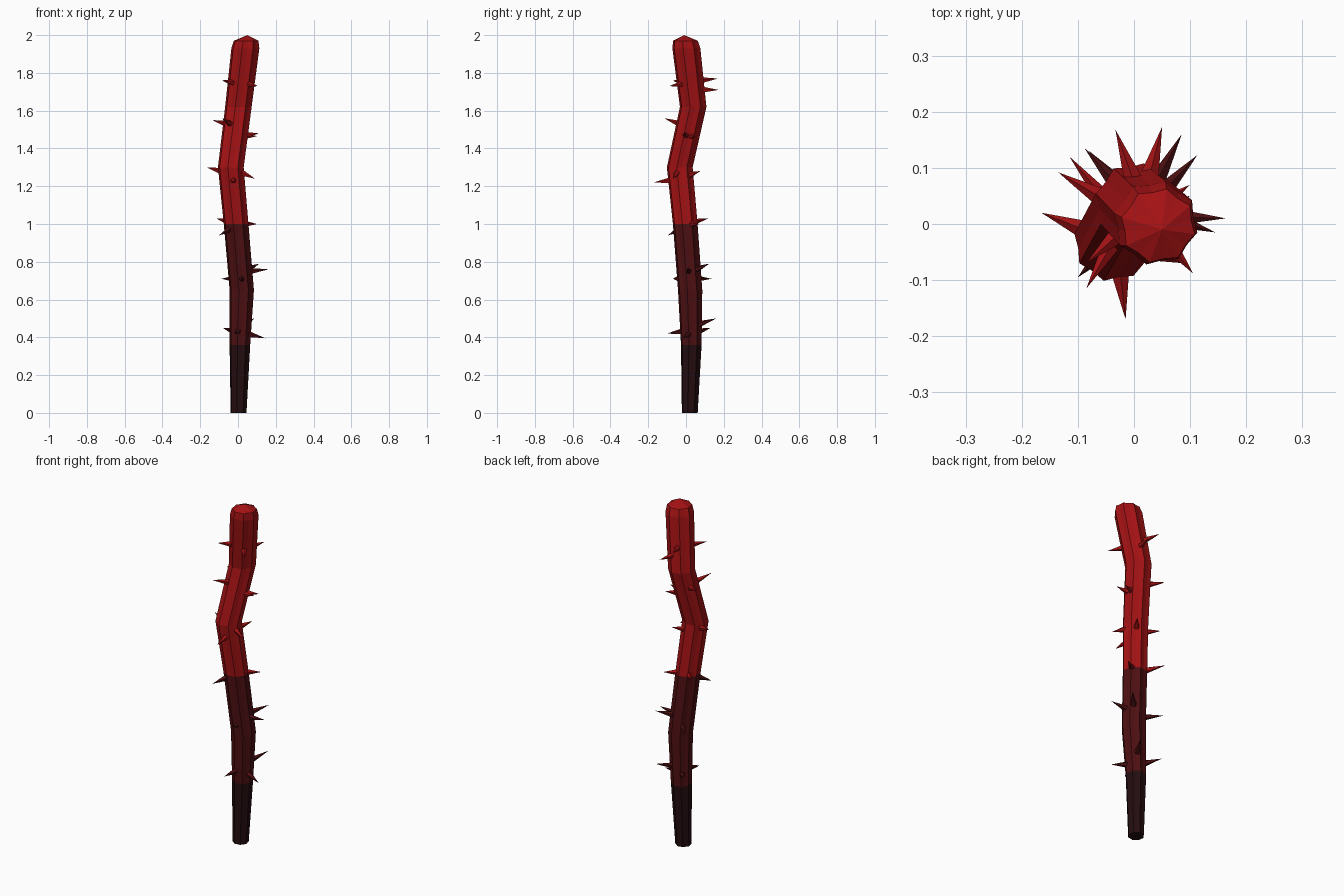
import bpy, bmesh, math
from mathutils import Vector

cube = bpy.data.objects.get("Cube")
if cube:
    bpy.data.objects.remove(cube)


def material(name, rgb):
    m = bpy.data.materials.new(name)
    m.use_nodes = True
    m.diffuse_color = (*rgb, 1)
    m.node_tree.nodes["Principled BSDF"].inputs["Base Color"].default_value = (*rgb, 1)
    return m


MATS = [material("blackened red", (0.018, 0.004, 0.005)),
        material("dark red", (0.075, 0.005, 0.006)),
        material("bright red", (0.37, 0.006, 0.007))]


def zone(z):
    return 0 if z < 0.36 else 1 if z < 0.995 else 2


def add_object(name, bm):
    bmesh.ops.recalc_face_normals(bm, faces=bm.faces)
    for f in bm.faces:
        f.material_index = zone(f.calc_center_median().z)
    mesh = bpy.data.meshes.new(name)
    bm.to_mesh(mesh)
    bm.free()
    for m in MATS:
        mesh.materials.append(m)
    obj = bpy.data.objects.new(name, mesh)
    bpy.context.collection.objects.link(obj)
    return obj


# Crooked spine: x, y, z, radius
SPINE = [(0.003, 0.02, 0, 0.043), (0.01, 0.028, 0.36, 0.056),
         (0.02, 0.022, 0.65, 0.066), (-0.01, -0.004, 1.0, 0.067),
         (-0.038, -0.033, 1.3, 0.07), (0.002, 0.038, 1.62, 0.072),
         (0.039, 0.002, 1.93, 0.076), (0.043, -0.003, 1.97, 0.067)]
RIBS = 8


def spine_at(z):
    for a, b in zip(SPINE, SPINE[1:]):
        if a[2] <= z <= b[2]:
            return Vector(a).lerp(Vector(b), (z - a[2]) / (b[2] - a[2]))


# Ribbed stalk with a low pointed cap
bm = bmesh.new()
rings = []
for x, y, z, r in SPINE:
    ring = []
    for i in range(RIBS * 2):
        a = math.radians(32) + math.pi * i / RIBS
        rr = r * (1.0 if i % 2 == 0 else 0.89)
        ring.append(bm.verts.new((x + rr * math.cos(a), y + rr * math.sin(a), z)))
    rings.append(ring)
n = RIBS * 2
for low, high in zip(rings, rings[1:]):
    for i in range(n):
        j = (i + 1) % n
        bm.faces.new((low[i], low[j], high[j], high[i]))
bm.faces.new(rings[0])
apex = bm.verts.new((0.05, -0.01, 2.0))
for i in range(n):
    bm.faces.new((rings[-1][i], rings[-1][(i + 1) % n], apex))
add_object("stalk", bm)

# Thorns: tip x, tip y, tip z, rise from root to tip
THORNS = [(-.165, .02, 1.30, .02), (-.135, .092, 1.55, .02), (-.085, -.115, 1.56, .03),
          (-.115, .12, 1.03, .02), (-.033, .168, 1.77, .01), (.05, .173, 1.71, 0),
          (-.085, -.07, 1.76, .01), (-.1, -.095, .94, -.03), (-.08, .13, .45, .02),
          (.085, .16, .5, .03), (-.088, .135, .71, 0), (.113, .123, .79, .03),
          (.163, .01, .76, .01), (.145, -.015, .395, -.02), (-.02, -.1, .42, -.01),
          (.105, -.088, 1.73, -.01), (.09, -.07, 1.24, -.03), (.1, .07, 1.0, 0),
          (.11, -.01, 1.48, .01), (.1, .05, 1.465, 0), (.04, .075, 1.28, .02),
          (-.015, -.17, 1.22, -.01), (.02, -.07, .71, 0)]

bm = bmesh.new()
for x, y, z, rise in THORNS:
    sx, sy, sz, r = spine_at(z - rise)
    tip = Vector((x, y, z))
    out = Vector((x - sx, y - sy, 0)).normalized()
    root = Vector((sx, sy, sz)) + out * r * 0.85
    axis = tip - root
    made = bmesh.ops.create_cone(bm, cap_ends=True, segments=5, radius1=0.017,
                                 radius2=0, depth=axis.length)["verts"]
    turn = axis.to_track_quat('Z', 'Y').to_matrix()
    bmesh.ops.rotate(bm, verts=made, cent=(0, 0, 0), matrix=turn)
    bmesh.ops.translate(bm, verts=made, vec=(root + tip) / 2)
add_object("thorns", bm)
